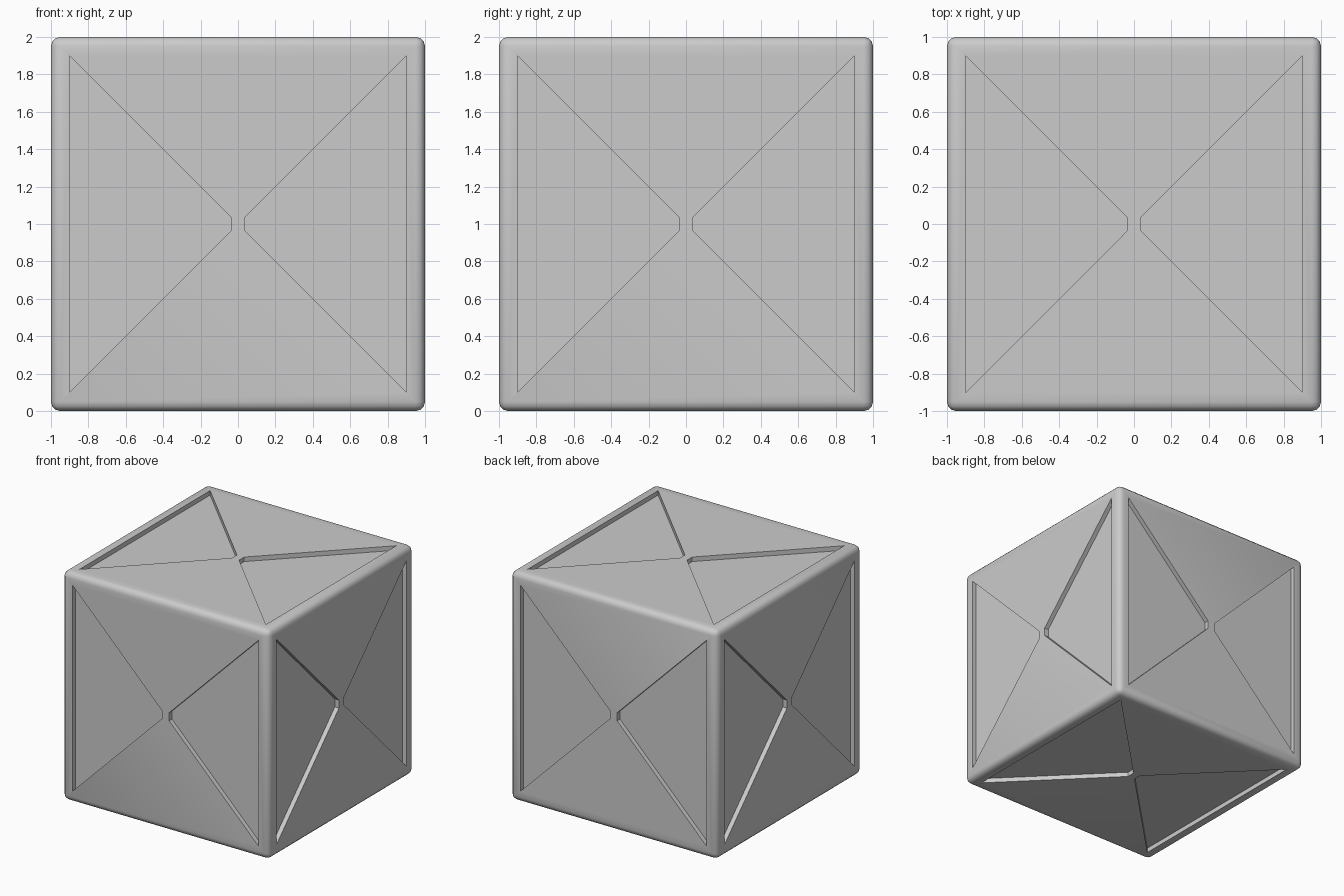
import bpy, bmesh, math
from mathutils import Vector

if "Cube" in bpy.data.objects:
    bpy.data.objects.remove(bpy.data.objects["Cube"])

HALF, BEVEL, DEPTH = 1.0, 0.05, 0.04
INSET, TIP = 0.9, 0.035
CENTRE = Vector((0, 0, 1))
X, Y, Z = Vector((1, 0, 0)), Vector((0, 1, 0)), Vector((0, 0, 1))


def make_object(name, bm):
    bmesh.ops.recalc_face_normals(bm, faces=bm.faces[:])
    mesh = bpy.data.meshes.new(name)
    bm.to_mesh(mesh)
    bm.free()
    obj = bpy.data.objects.new(name, mesh)
    bpy.context.collection.objects.link(obj)
    return obj


# Crate body: cube with rounded edges
bm = bmesh.new()
bmesh.ops.create_cube(bm, size=2 * HALF)
bmesh.ops.translate(bm, verts=bm.verts[:], vec=CENTRE)
bmesh.ops.bevel(bm, geom=bm.edges[:], offset=BEVEL, segments=3,
                profile=0.5, affect='EDGES')
crate = make_object("crate", bm)

# Panel cutters: two blunt-tipped triangles on each of the six sides
bm = bmesh.new()
profile = [(INSET, -INSET), (INSET, INSET), (TIP, TIP), (TIP, -TIP)]
for n, u, v in ((X, Y, Z), (Y, X, Z), (Z, X, Y)):
    for side in (-1, 1):
        for s in (-1, 1):
            base = CENTRE + n * side * (HALF - DEPTH)
            verts = [bm.verts.new(base + u * s * a + v * b) for a, b in profile]
            face = bm.faces.new(verts)
            ext = bmesh.ops.extrude_face_region(bm, geom=[face], use_keep_orig=True)
            moved = [e for e in ext["geom"] if isinstance(e, bmesh.types.BMVert)]
            bmesh.ops.translate(bm, verts=moved, vec=n * side * (DEPTH + 0.1))
cutter = make_object("panel_cutter", bm)
cutter.hide_render = True

# Sink the panels into the crate
mod = crate.modifiers.new("panels", 'BOOLEAN')
mod.operation = 'DIFFERENCE'
mod.solver = 'EXACT'
mod.object = cutter
bpy.context.view_layer.objects.active = crate
crate.select_set(True)
bpy.ops.object.modifier_apply(modifier=mod.name)
bpy.data.objects.remove(cutter)
bpy.ops.object.shade_smooth_by_angle(angle=math.radians(35))
